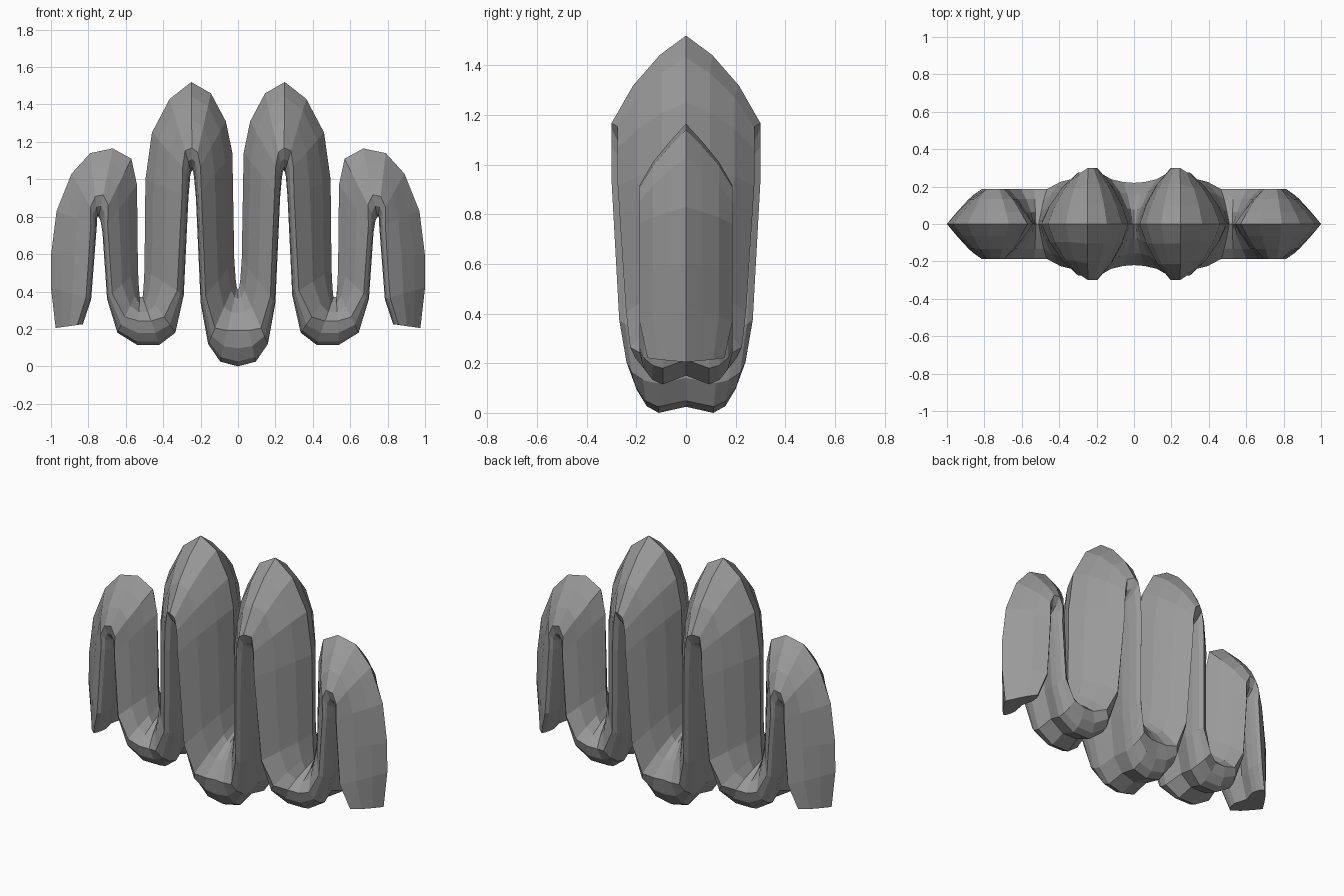
import bpy, bmesh

if "Cube" in bpy.data.objects:
    bpy.data.objects.remove(bpy.data.objects["Cube"])

# Stations along the left half of the meandering band:
# upper ridge x, z / underside x, z / how far down the widest rim sits
STATIONS = [
    (-.975, .205, -.83, .225, .80), (-1.0, .42, -.785, .36, .87),
    (-.999, .60, -.768, .58, .87), (-.97, .83, -.755, .75, .85),
    (-.89, 1.03, -.755, .79, .75), (-.79, 1.14, -.75, .80, .68),
    (-.67, 1.165, -.745, .80, .68), (-.57, 1.11, -.735, .78, .75),
    (-.54, .97, -.725, .72, .85), (-.535, .52, -.70, .36, .83),
    (-.53, .42, -.645, .18, .65), (-.525, .37, -.54, .115, .50),
    (-.51, .37, -.42, .115, .50), (-.505, .42, -.335, .18, .65),
    (-.50, .52, -.29, .38, .83), (-.495, 1.0, -.265, .90, .85),
    (-.46, 1.25, -.255, 1.02, .80), (-.365, 1.43, -.25, 1.04, .71),
    (-.25, 1.52, -.245, 1.05, .75), (-.145, 1.46, -.24, 1.04, .75),
    (-.065, 1.31, -.235, 1.01, .80), (-.03, 1.14, -.225, .90, .85),
    (-.02, .57, -.20, .34, .85), (-.012, .46, -.16, .12, .75),
    (-.006, .42, -.095, .025, .58), (0, .41, 0, .0, .53),
]


def half_width(x, z):
    if x < -.4:
        return .187
    grow = .055 if x < -.247 else .08
    return .22 - (.015 if x < -.28 else 0) + grow * (1 - max(0, 1 - z / .9) ** 2)


def section(ux, uz, lx, lz, t, w):
    """Pointed ridge on top, wide rim, rounded and slightly hollow underside."""
    bulge = (.29, .62) if lx < -.4 or lx > .4 else (.22, .57)
    notch = .94 if abs(lx) < .17 else .86
    half = [(t * bulge[0], .35), (t * bulge[1], .71), (t, 1),
            (t + (1 - t) * .5, .91), (t + (1 - t) * .86, .72), (1, .5)]
    loop = [(0, 0)] + half + [(notch, 0)] + [(s, -y) for s, y in reversed(half)]
    return [(ux + (lx - ux) * s, y * w, uz + (lz - uz) * s) for s, y in loop]


# Meandering band swept through the stations, mirrored to the right
bm = bmesh.new()
rings = []
full = STATIONS + [(-a, b, -c, d, t) for a, b, c, d, t in reversed(STATIONS[:-1])]
for i, (a, b, c, d, t) in enumerate(full):
    w = .155 if i in (0, len(full) - 1) else half_width(-abs(c), d)
    rings.append([bm.verts.new(p) for p in section(a, b, c, d, t, w)])
n = len(rings[0])
for r, q in zip(rings, rings[1:]):
    for k in range(n):
        j = (k + 1) % n
        bm.faces.new((r[k], r[j], q[j], q[k]))

# End caps of the two outer feet
for ring in (rings[0], rings[-1]):
    bm.faces.new(ring)
bmesh.ops.recalc_face_normals(bm, faces=bm.faces)

mesh = bpy.data.meshes.new("meandering_band")
bm.to_mesh(mesh)
bm.free()
band = bpy.data.objects.new("meandering_band", mesh)
bpy.context.collection.objects.link(band)

# Dark grey finish
grey = bpy.data.materials.new("dark_grey")
grey.diffuse_color = (.32, .32, .32, 1)
grey.use_nodes = True
grey.node_tree.nodes["Principled BSDF"].inputs["Base Color"].default_value = grey.diffuse_color
mesh.materials.append(grey)
